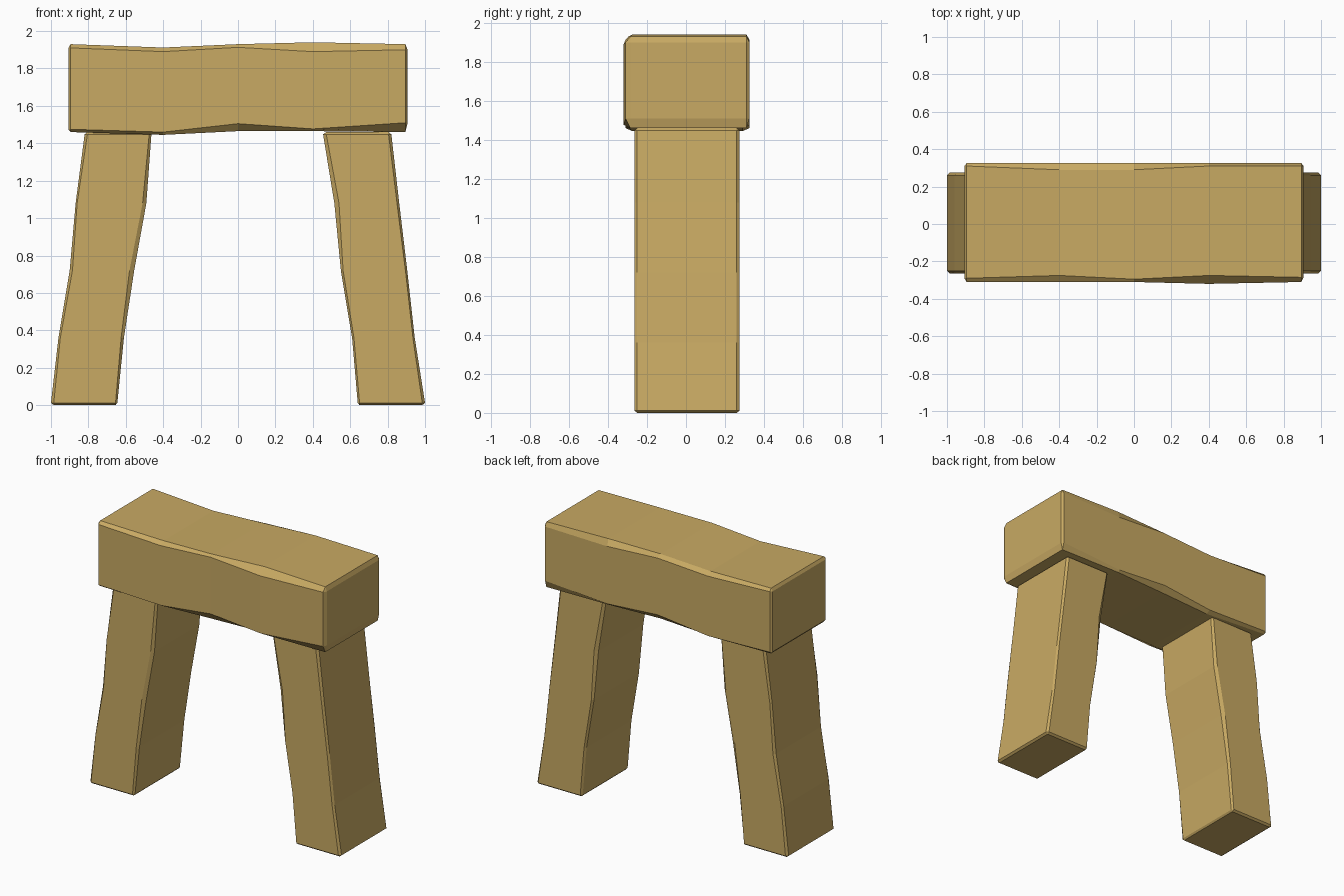
import bpy, bmesh

if "Cube" in bpy.data.objects:
    bpy.data.objects.remove(bpy.data.objects["Cube"])

stone = bpy.data.materials.new("sandstone")
stone.diffuse_color = (0.58, 0.40, 0.125, 1)
stone.use_nodes = True
stone.node_tree.nodes["Principled BSDF"].inputs["Base Color"].default_value = stone.diffuse_color


def block(name, stations, place, cap=0.012):
    """Loft eight-sided rings along an axis.
    Station: (t, u0, u1, v0, v1, inner u0, u1, inner v0, v1)."""
    rings = []
    last = len(stations) - 1
    for i, (t, u0, u1, v0, v1, a0, a1, b0, b1) in enumerate(stations):
        ring = [(a0, v0), (a1, v0), (u1, b0), (u1, b1),
                (a1, v1), (a0, v1), (u0, b1), (u0, b0)]
        # end rings gain a small chamfered cap
        inner = [(min(max(u, a0), a1), min(max(v, b0), b1)) for u, v in
                 [(a0, b0), (a1, b0), (a1, b0), (a1, b1), (a1, b1), (a0, b1), (a0, b1), (a0, b0)]]
        if i == 0:
            rings.append([place(t - cap, u, v) for u, v in inner])
        rings.append([place(t, u, v) for u, v in ring])
        if i == last:
            rings.append([place(t + cap, u, v) for u, v in inner])
    bm = bmesh.new()
    rows = [[bm.verts.new(p) for p in r] for r in rings]
    for r, s in zip(rows, rows[1:]):
        for k in range(8):
            j = (k + 1) % 8
            bm.faces.new((r[k], r[j], s[j], s[k]))
    bm.faces.new(rows[0][::-1])
    bm.faces.new(rows[-1])
    bmesh.ops.remove_doubles(bm, verts=bm.verts, dist=0.0005)
    bmesh.ops.recalc_face_normals(bm, faces=bm.faces)
    me = bpy.data.meshes.new(name)
    bm.to_mesh(me)
    bm.free()
    me.materials.append(stone)
    ob = bpy.data.objects.new(name, me)
    bpy.context.collection.objects.link(ob)


# Lintel: runs along x, section in y and z
block("lintel", [
    (-0.895, -0.31, 0.325, 1.46, 1.93, -0.29, 0.31, 1.475, 1.91),
    (-0.40, -0.31, 0.325, 1.445, 1.912, -0.275, 0.29, 1.46, 1.89),
    (0.00, -0.31, 0.325, 1.465, 1.93, -0.295, 0.29, 1.505, 1.913),
    (0.40, -0.32, 0.325, 1.465, 1.94, -0.275, 0.31, 1.477, 1.89),
    (0.895, -0.31, 0.325, 1.46, 1.93, -0.285, 0.31, 1.51, 1.90),
], lambda t, u, v: (t, u, v))


# Legs: run along z, section in x and y
def leg(name, rows):
    """Row: z, x left, x right, front face left, front face right."""
    block(name, [(z, x0, x1, -0.265, 0.275, a0, a1, -0.25, 0.26)
                 for z, x0, x1, a0, a1 in rows],
          lambda t, u, v: (u, v, t))


leg("left_leg", [
    (0.012, -1.0, -0.645, -0.985, -0.655),
    (0.36, -0.96, -0.61, -0.95, -0.625),
    (0.72, -0.90, -0.555, -0.885, -0.58),
    (1.08, -0.868, -0.49, -0.86, -0.51),
    (1.448, -0.82, -0.463, -0.805, -0.475),
])
leg("right_leg", [
    (0.012, 0.64, 1.0, 0.65, 0.985),
    (0.36, 0.61, 0.945, 0.62, 0.935),
    (0.72, 0.55, 0.905, 0.562, 0.895),
    (1.08, 0.515, 0.862, 0.54, 0.85),
    (1.448, 0.455, 0.82, 0.472, 0.805),
])
